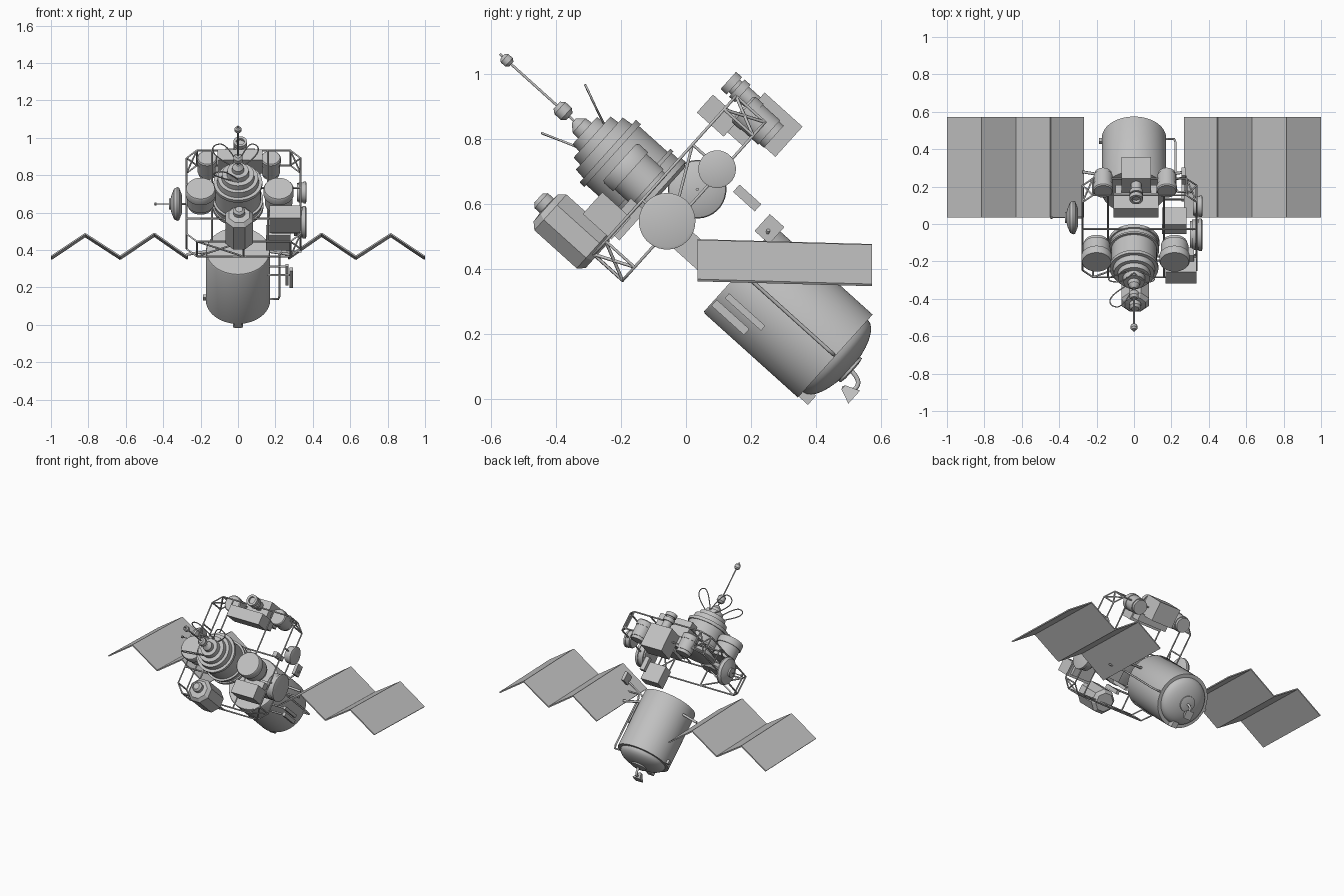
import bpy, bmesh, math
from mathutils import Matrix, Vector

if "Cube" in bpy.data.objects:
    bpy.data.objects.remove(bpy.data.objects["Cube"])

# Craft frame: local z runs along the tilted body axis, origin at top of the main tank
M = Matrix.Translation((0, 0.168, 0.395)) @ Matrix.Rotation(math.radians(48), 4, 'X')

grey = bpy.data.materials.new("satellite_grey")
grey.diffuse_color = (0.53, 0.53, 0.53, 1)
grey.use_nodes = True
grey.node_tree.nodes["Principled BSDF"].inputs["Base Color"].default_value = grey.diffuse_color


def add(name, bm, mat=M, smooth=True):
    bmesh.ops.recalc_face_normals(bm, faces=bm.faces)
    me = bpy.data.meshes.new(name)
    bm.to_mesh(me)
    bm.free()
    me.materials.append(grey)
    ob = bpy.data.objects.new(name, me)
    bpy.context.collection.objects.link(ob)
    ob.matrix_world = mat
    if smooth:
        bpy.ops.object.select_all(action='DESELECT')
        ob.select_set(True)
        bpy.context.view_layer.objects.active = ob
        bpy.ops.object.shade_smooth_by_angle(angle=math.radians(35))
    return ob


def lathe(name, profile, at=(0, 0, 0), turn=0, n=40, smooth=True):
    """Spin (radius, height) points; turn=90 points the axis to +x, -90 to -x."""
    bm = bmesh.new()
    rings = []
    for r, h in profile:
        if r < 1e-5:
            rings.append([bm.verts.new((0, 0, h))] * n)
        else:
            rings.append([bm.verts.new((r * math.cos(math.tau * (i + .5) / n),
                                        r * math.sin(math.tau * (i + .5) / n), h)) for i in range(n)])
    for a, b in zip(rings, rings[1:]):
        for i in range(n):
            j = (i + 1) % n
            f = list(dict.fromkeys((a[i], a[j], b[j], b[i])))
            if len(f) > 2:
                bm.faces.new(f)
    mat = M @ Matrix.Translation(at) @ Matrix.Rotation(math.radians(turn), 4, 'Y')
    return add(name, bm, mat, smooth)


def drum(name, r, h, at, turn=0, n=32):
    return lathe(name, [(0, 0), (r * .85, 0), (r * .85, h * .15), (r * .94, h * .15), (r * .94, h * .7),
                        (r, h * .7), (r, h * .95), (r * .9, h), (0, h)], at, turn, n)


def box(name, x, v, u):
    bm = bmesh.new()
    bmesh.ops.create_cube(bm, size=1)
    for p in bm.verts:
        p.co = [lo + (c + .5) * (hi - lo) for c, (lo, hi) in zip(p.co, (x, v, u))]
    return add(name, bm, smooth=False)


def tubes(name, paths, r=0.005, smooth_path=False):
    cu = bpy.data.curves.new(name, 'CURVE')
    cu.dimensions = '3D'
    cu.bevel_depth, cu.bevel_resolution, cu.use_fill_caps = r, 1, True
    for pts in paths:
        sp = cu.splines.new('NURBS' if smooth_path else 'POLY')
        sp.points.add(len(pts) - 1)
        for p, c in zip(sp.points, pts):
            p.co = (*c, 1)
        if smooth_path:
            sp.use_endpoint_u, sp.order_u, sp.resolution_u = True, 3, 6
    cu.materials.append(grey)
    ob = bpy.data.objects.new(name, cu)
    bpy.context.collection.objects.link(ob)
    ob.matrix_world = M
    bpy.ops.object.select_all(action='DESELECT')
    ob.select_set(True)
    bpy.context.view_layer.objects.active = ob
    bpy.ops.object.convert(target='MESH')
    return ob


# Main tank with domed end
dome = [(0.150 * math.cos(a), -0.392 - 0.062 * math.sin(a)) for a in [i * math.pi / 16 for i in range(8)]]
lathe("main_tank", [(0, 0), (.168, 0), (.172, -.006), (.172, -.392)] + dome + [(0, -.454)], n=64)
lathe("dome_ring", [(.05, -.444), (.05, -.458), (.03, -.462), (0, -.462)], n=24)

# Tail pipe and horn on the dome
tubes("tail_pipe", [[(0, 0, -.44), (0, 0, -.49), (0, -.03, -.51), (0, -.06, -.49), (0, -.055, -.475)]], .008, True)
lathe("tail_horn", [(0, .025), (.012, .02), (.038, -.025), (0, -.025)], (0, -.055, -.495), n=4, smooth=False)
box("tail_bracket", (-.02, .02), (-.168, -.13), (-.43, -.385))

# Pipe and thin fins on the tank side
tubes("side_pipe", [[(.172, 0, -.385), (.215, 0, -.385), (.222, 0, -.36), (.222, 0, -.03), (.235, 0, -.005),
                     (.34, 0, -.005)]], .006)
box("side_fin_outer", (.255, .27), (-.095, -.075), (-.17, -.02))
box("side_fin_inner", (.275, .295), (-.14, -.115), (-.14, -.005))
tubes("fin_struts", [[(.165, -.085, -.03), (.26, -.085, -.03)], [(.155, -.12, -.06), (.28, -.12, -.06)],
                     [(.165, .05, -.03), (.28, .15, .02)]], .006)
box("rim_bracket", (.255, .275), (.12, .19), (-.01, .05))
box("left_valve", (-.188, -.165), (-.01, .01), (-.385, -.36))

# Folded solar wings, mirrored
for side, tag in ((1, "right"), (-1, "left")):
    bm = bmesh.new()
    zig = [(.27, .362), (.447, .485), (.63, .362), (.817, .483), (.998, .362)]
    for (xa, za), (xb, zb) in zip(zig, zig[1:]):
        d = Vector((xb - xa, 0, zb - za)).normalized()
        o = Vector((-d.z, 0, d.x)) * .004
        vs = []
        for y, dz in ((.035, .004), (.572, -.011)):
            for x, z, s in ((xa, za, -1), (xb, zb, -1), (xb, zb, 1), (xa, za, 1)):
                vs.append(bm.verts.new((side * (x + o.x * s), y, z + dz + o.z * s)))
        for f in ((0, 1, 2, 3), (4, 5, 6, 7), (0, 1, 5, 4), (1, 2, 6, 5), (2, 3, 7, 6), (3, 0, 4, 7)):
            bm.faces.new([vs[i] for i in f])
    add(tag + "_solar_wing", bm, Matrix.Identity(4), False)
    # wing arm from tank to the first fold
    tubes(tag + "_wing_arm", [[(side * .16, .06, -.07), (side * .275, .06, -.095)]], .008)

# Stepped bell module
lathe("bell_module", [(0, .34), (.12, .34), (.136, .35), (.136, .372), (.128, .372), (.128, .40), (.135, .40),
                      (.135, .412), (.122, .412), (.122, .53), (.13, .53), (.13, .55), (.112, .55), (.108, .585),
                      (.088, .585), (.085, .615), (.06, .615), (.056, .645), (.032, .645), (.03, .668),
                      (.01, .69), (0, .69)], n=48)
# Mast with two knobs
tubes("antenna_mast", [[(0, 0, .66), (0, 0, .997)]], .0045)
for u, r, tag in ((.735, .026, "lower"), (.968, .018, "upper")):
    lathe(tag + "_mast_knob", [(0, u - r), (r * .6, u - r), (r, u - r * .5), (r, u + r * .5),
                               (r * .6, u + r), (0, u + r)], n=12)
# Wire loops beside the mast
loop = [(0, .05, .60), (.06, .06, .63), (.14, .085, .69), (.13, .105, .735), (.06, .105, .74), (.0, .06, .63)]
tubes("loop_antennas", [[(-x, v, u) for x, v, u in loop],
                        [(-x * .95, -v * .9, u) for x, v, u in loop],
                        [(x * .8, v, u) for x, v, u in loop]], .0035, True)

# Drums either side of the bell
for x, tag in ((-.20, "left"), (.217, "right")):
    lathe(tag + "_drum", [(0, .365), (.068, .365), (.068, .385), (.074, .385), (.074, .455), (.081, .455),
                          (.081, .492), (.076, .50), (0, .50)], (x, 0, 0), n=36)

# Eight-sided pod below the bell
lathe("octagonal_pod", [(0, .36), (.06, .36), (.08, .38), (.08, .555), (.06, .575), (0, .58)],
      (.006, -.258, 0), n=8, smooth=False)
lathe("pod_cap", [(.032, .57), (.032, .60), (.02, .612), (0, .612)], (.006, -.25, 0), n=12)

# Equipment boxes
box("right_box", (.168, .335), (-.195, -.105), (.36, .478))
box("right_box_base", (.18, .32), (-.18, -.06), (.34, .40))
box("lower_right_unit", (.15, .28), (-.087, -.01), (.10, .22))
box("top_box", (-.066, .09), (.332, .457), (.155, .312))
box("top_bar", (-.11, .13), (.272, .346), (.315, .426))
box("top_bar_foot", (-.10, .12), (.29, .34), (.25, .32))
box("small_side_plate", (.155, .185), (.165, .195), (.09, .18))
lathe("top_lens", [(0, .30), (.028, .30), (.028, .36), (.036, .36), (.036, .385), (.026, .385), (.026, .395),
                   (.036, .395), (.036, .42), (.022, .42), (.022, .405), (0, .405)], (.012, .41, 0), n=24)
for x, tag in ((-.165, "left"), (.175, "right")):
    drum(tag + "_top_can", .054, .13, (x, .375, .20))

# Round side instruments and the left dish
drum("large_side_instrument", .087, .065, (.30, -.038, .27), 90, 36)
drum("small_side_instrument", .058, .05, (.315, .184, .263), 90, 32)
lathe("left_dish", [(0, 0), (.05, 0), (.087, .015), (.09, .025), (.082, .042), (.05, .055), (.03, .06),
                    (.03, .07), (0, .07)], (-.30, .097, .267), -90, 36)
tubes("dish_feed", [[(-.34, .097, .267), (-.45, .097, .267)]], .003)
lathe("dish_feed_tip", [(0, 0), (.008, 0), (.008, .012), (0, .012)], (-.435, .097, .267), -90, 8)

# Truss: two eight-cornered hoops joined by struts
x0, x1, v0, v1, c = -.275, .335, -.265, .39, .055
hoop = [(x0 + c, v0), (.03, v0), (x1 - c, v0), (x1, v0 + c), (x1, -.04), (x1, .19), (x1, v1 - c), (x1 - c, v1),
        (.03, v1), (x0 + c, v1), (x0, v1 - c), (x0, .19), (x0, -.04), (x0, v0 + c)]
low, high = [[(x, v, u) for x, v in hoop] for u in (.25, .37)]
rods = [low + low[:1], high + high[:1]]
rods += [[a, b] for a, b in zip(low, high)]
rods += [[low[i], high[i + 1]] for i in (0, 2, 6, 9)] + [[high[i], low[i + 1]] for i in (0, 2, 6, 9)]
# inner cross rails and instrument mounts
for x in (-.14, .16):
    rods.append([(x, v0, .37), (x, v1, .37)])
rods += [[(x0, v, .37), (x1, v, .37)] for v in (-.10, .12)]
rods += [[(x0, .097, .267), (-.31, .097, .267)], [(x0, -.04, .25), (x0, .19, .37)]]
tubes("truss_frame", rods, .005)
